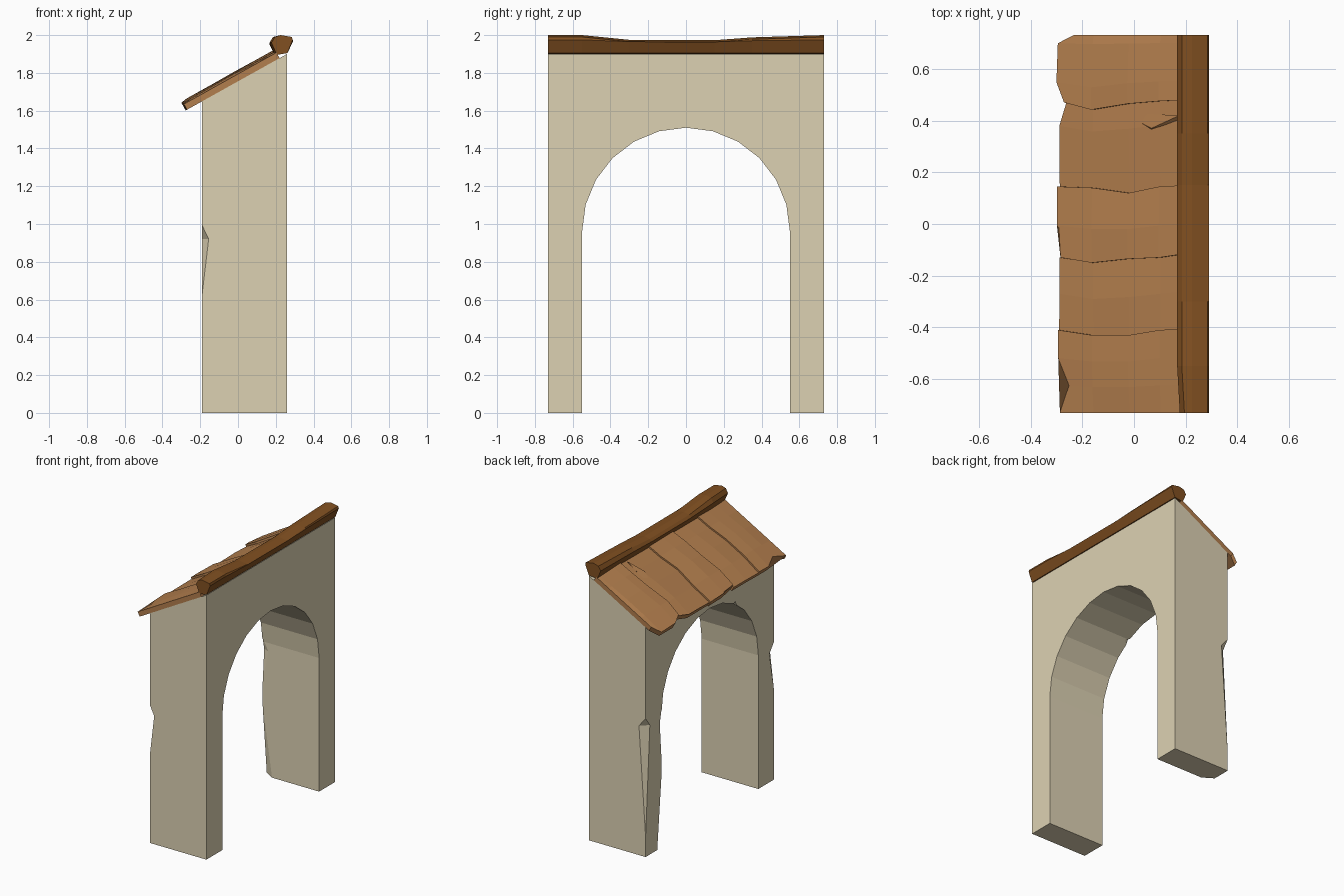
import bpy, bmesh, math
from mathutils import Vector

if "Cube" in bpy.data.objects:
    bpy.data.objects.remove(bpy.data.objects["Cube"])


def material(name, col):
    m = bpy.data.materials.new(name)
    m.diffuse_color = (*col, 1)
    m.use_nodes = True
    m.node_tree.nodes["Principled BSDF"].inputs["Base Color"].default_value = m.diffuse_color
    return m


def add_object(name, bm, mat=None):
    bmesh.ops.recalc_face_normals(bm, faces=bm.faces)
    me = bpy.data.meshes.new(name)
    bm.to_mesh(me)
    bm.free()
    ob = bpy.data.objects.new(name, me)
    bpy.context.collection.objects.link(ob)
    if mat:
        me.materials.append(mat)
    return ob


def loft(name, rings, mat):
    """Closed solid through equal-length rings of points."""
    bm = bmesh.new()
    rows = [[bm.verts.new(p) for p in r] for r in rings]
    n = len(rows[0])
    for a, b in zip(rows, rows[1:]):
        for i in range(n):
            j = (i + 1) % n
            bm.faces.new((a[i], a[j], b[j], b[i]))
    bm.faces.new(rows[0])
    bm.faces.new(rows[-1])
    return add_object(name, bm, mat)


plaster = material("plaster", (0.72, 0.64, 0.45))
wood = material("plank_wood", (0.45, 0.21, 0.075))
dark_wood = material("ridge_wood", (0.22, 0.08, 0.015))

SLOPE = 0.557


def roof_z(x):
    return 1.605 + (x + 0.27) * SLOPE


# Arched wall: outline in y/z, extruded through x, top sheared to the roof pitch
X0, X1, HALF, R, SPRING = -0.19, 0.26, 0.73, 0.55, 0.96
arch = [(R * math.cos(math.radians(a)), SPRING + R * math.sin(math.radians(a)))
        for a in range(0, 181, 15)]
outline = [(HALF, 0), (HALF, None), (-HALF, None), (-HALF, 0), (-R, 0)] + arch[::-1] + [(R, 0)]
wall = loft("arched_wall",
            [[(x, y, roof_z(x) if z is None else z) for y, z in outline] for x in (X0, X1)],
            plaster)


# Chips broken out of the wall edges
def chip(points):
    bm = bmesh.new()
    for p in points:
        bm.verts.new(p)
    bmesh.ops.convex_hull(bm, input=bm.verts)
    cutter = add_object("chip_cutter", bm)
    cutter.hide_render = True
    mod = wall.modifiers.new("chip", 'BOOLEAN')
    mod.operation = 'DIFFERENCE'
    mod.solver = 'EXACT'
    mod.object = cutter
    return cutter


def corner_chip(y, side, lo, mid, hi, dx, dy):
    """Wedge on the x = X0 edge; side is the outward y direction."""
    o = 0.002
    return chip([(X0 - o, y + side * o, lo), (X0 - o, y + side * o, hi),
                 (X0 + dx, y + side * o, mid), (X0 - o, y - side * dy, mid),
                 (X0 - 0.1, y + side * 0.1, mid)])


cutters = [
    corner_chip(HALF, 1, 0.08, 0.93, 1.0, 0.055, 0.05),
    corner_chip(-HALF, -1, 0.6, 0.92, 1.0, 0.036, 0.06),
    corner_chip(R, -1, -0.5, -0.01, 0.55, 0.08, 0.05),
    corner_chip(R, -1, 0.6, 0.9, 1.0, 0.05, 0.02),
    chip([(X0 + 0.06, -0.28, 1.41), (X0 - 0.02, -0.33, 1.38), (X0 - 0.02, -0.22, 1.43),
          (X0 - 0.02, -0.29, 1.46), (X0 - 0.02, -0.25, 1.36)]),
]
bpy.context.view_layer.update()
cut_mesh = bpy.data.meshes.new_from_object(
    wall.evaluated_get(bpy.context.evaluated_depsgraph_get()))
wall.modifiers.clear()
wall.data = cut_mesh
for c in cutters:
    bpy.data.objects.remove(c)

# Roof planks: seams give y at each station up the slope
stations = (None, -0.14, 0.0, 0.12, 0.22)
seams = [(-0.73,) * 5,
         (-0.41, -0.43, -0.43, -0.41, -0.405),
         (-0.13, -0.15, -0.135, -0.13, -0.115),
         (0.145, 0.14, 0.12, 0.145, 0.15),
         (0.47, 0.442, 0.465, 0.475, 0.48),
         (0.73,) * 5]
# Per plank: ragged eave as (fraction across, x), then thickness at both sides
planks = [([(0, -0.287), (0.33, -0.25), (0.66, -0.29), (1, -0.29)], 0.034, 0.045),
          ([(0, -0.29), (0.5, -0.288), (1, -0.288)], 0.034, 0.036),
          ([(0, -0.277), (0.45, -0.292), (1, -0.294)], 0.05, 0.044),
          ([(0, -0.288), (0.72, -0.288), (1, -0.26)], 0.033, 0.038),
          ([(0, -0.262), (0.3, -0.294), (0.88, -0.294), (1, -0.235)], 0.053, 0.034)]
bulge = (0, 0.005, 0.007, 0.003, 0)
normal = Vector((-SLOPE, 0, 1)).normalized()
for k, (eave, h0, h1) in enumerate(planks):
    rings = []
    for i, sx in enumerate(stations):
        low, top = [], []
        for t, ex in eave:
            x = ex + 0.017 if sx is None else sx
            y = seams[k][i] * (1 - t) + seams[k + 1][i] * t
            p = Vector((x, y, roof_z(x)))
            low.append(p)
            top.append(p + normal * (h0 * (1 - t) + h1 * t + bulge[i] * (0 < t < 1)))
        rings.append(low + top[::-1])
    loft(f"roof_plank_{k + 1}", rings, wood)

# Splinter lifted off one plank
bm = bmesh.new()
for x, y, h in ((-0.03, 0.43, 0.03), (0.08, 0.36, 0.03), (0.2, 0.40, 0.03),
                (0.2, 0.42, 0.05), (0.09, 0.37, 0.047)):
    bm.verts.new(Vector((x, y, roof_z(x))) + normal * h)
bmesh.ops.convex_hull(bm, input=bm.verts)
add_object("roof_splinter", bm, wood)

# Ridge beam: rough cross-section lofted along y, sagging in the middle
section = [(0.262, 1.905), (0.29, 1.975), (0.285, 1.99), (0.225, 2.0),
           (0.185, 1.99), (0.167, 1.96), (0.195, 1.895)]
sag = [(-0.73, 0, 0.01), (-0.55, 0, 0), (-0.3, 0.025, 0), (0.15, 0.027, 0),
       (0.35, 0.012, 0), (0.73, 0, 0)]
loft("ridge_beam",
     [[(x + (inset if x < 0.2 else 0), y, z - (d if z > 1.98 else d * 0.4 if z > 1.95 else 0))
       for x, z in section] for y, d, inset in sag], dark_wood)
